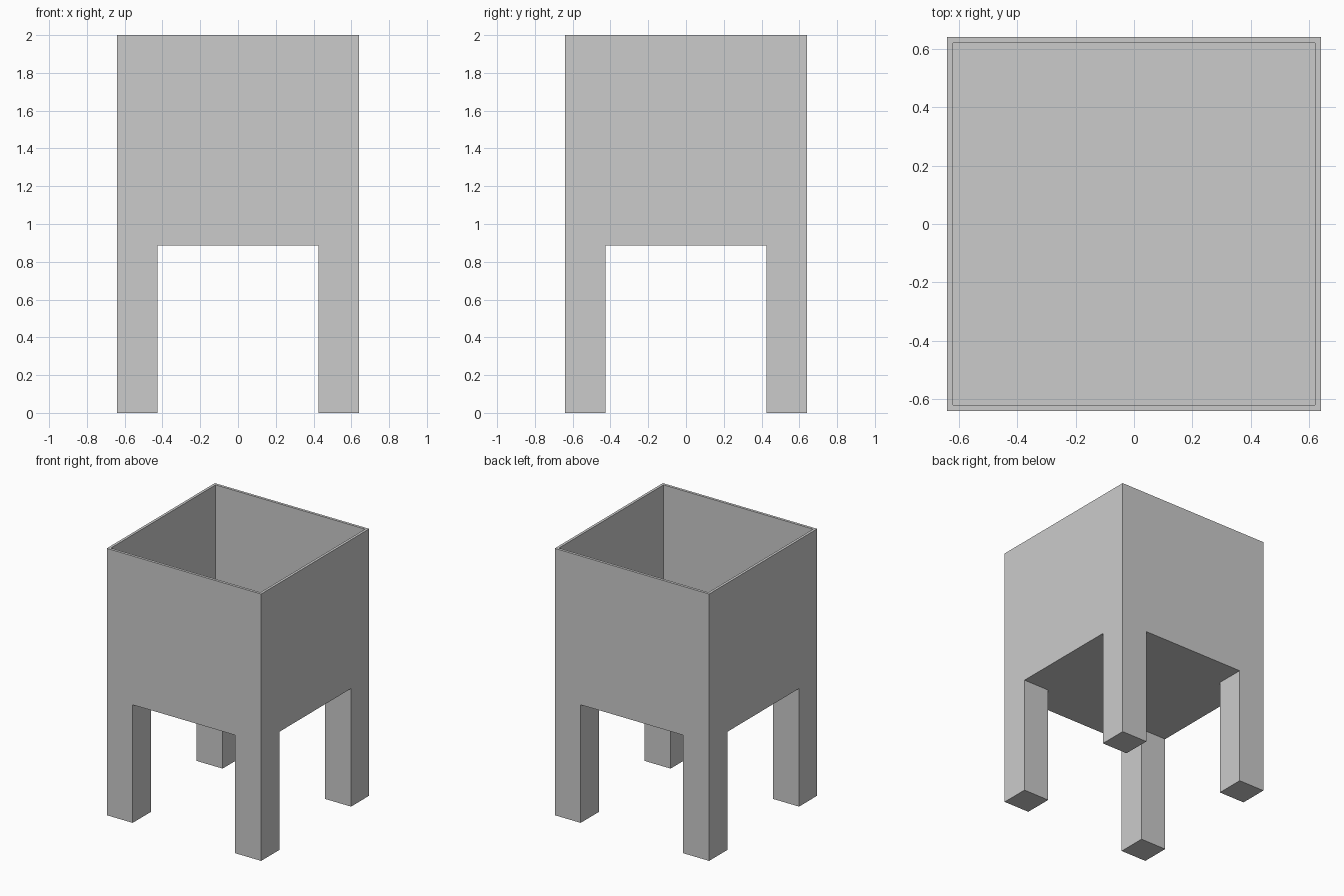
import bpy, bmesh

if "Cube" in bpy.data.objects:
    bpy.data.objects.remove(bpy.data.objects["Cube"])

OUT, LEG, WALL = 0.64, 0.425, 0.02   # outer half-width, leg inner face, wall thickness
BASE, TOP = 0.885, 2.0

bm = bmesh.new()

# Underside of the box as a 3 x 3 grid, with the corners sized to the legs
steps = (-OUT, -LEG, LEG, OUT)
grid = [[bm.verts.new((x, y, BASE)) for y in steps] for x in steps]
cells = {}
for i in range(3):
    for j in range(3):
        cells[i, j] = bm.faces.new((grid[i][j], grid[i][j + 1],
                                    grid[i + 1][j + 1], grid[i + 1][j]))


def ring(half, z):
    return [bm.verts.new((x * half, y * half, z))
            for x, y in ((-1, -1), (1, -1), (1, 1), (-1, 1))]


def bridge(a, b):
    for k in range(4):
        n = (k + 1) % 4
        bm.faces.new((a[k], a[n], b[n], b[k]))


# Outer walls, rim, inner walls and inner floor
rim_out, rim_in = ring(OUT, TOP), ring(OUT - WALL, TOP)
floor = ring(OUT - WALL, BASE + WALL)
border = ([grid[i][0] for i in range(4)], [grid[3][j] for j in range(4)],
          [grid[i][3] for i in (3, 2, 1, 0)], [grid[0][j] for j in (3, 2, 1, 0)])
for k, side in enumerate(border):
    bm.faces.new(side + [rim_out[(k + 1) % 4], rim_out[k]])
bridge(rim_out, rim_in)
bridge(rim_in, floor)
bm.faces.new(floor)

# Legs pulled down from the four corner cells
for i in (0, 2):
    for j in (0, 2):
        foot = bmesh.ops.extrude_discrete_faces(bm, faces=[cells[i, j]])["faces"][0]
        for v in foot.verts:
            v.co.z = 0.0

bmesh.ops.remove_doubles(bm, verts=bm.verts, dist=1e-5)
bmesh.ops.recalc_face_normals(bm, faces=bm.faces)
mesh = bpy.data.meshes.new("planter_box")
bm.to_mesh(mesh)
bm.free()
bpy.context.collection.objects.link(bpy.data.objects.new("planter_box", mesh))
